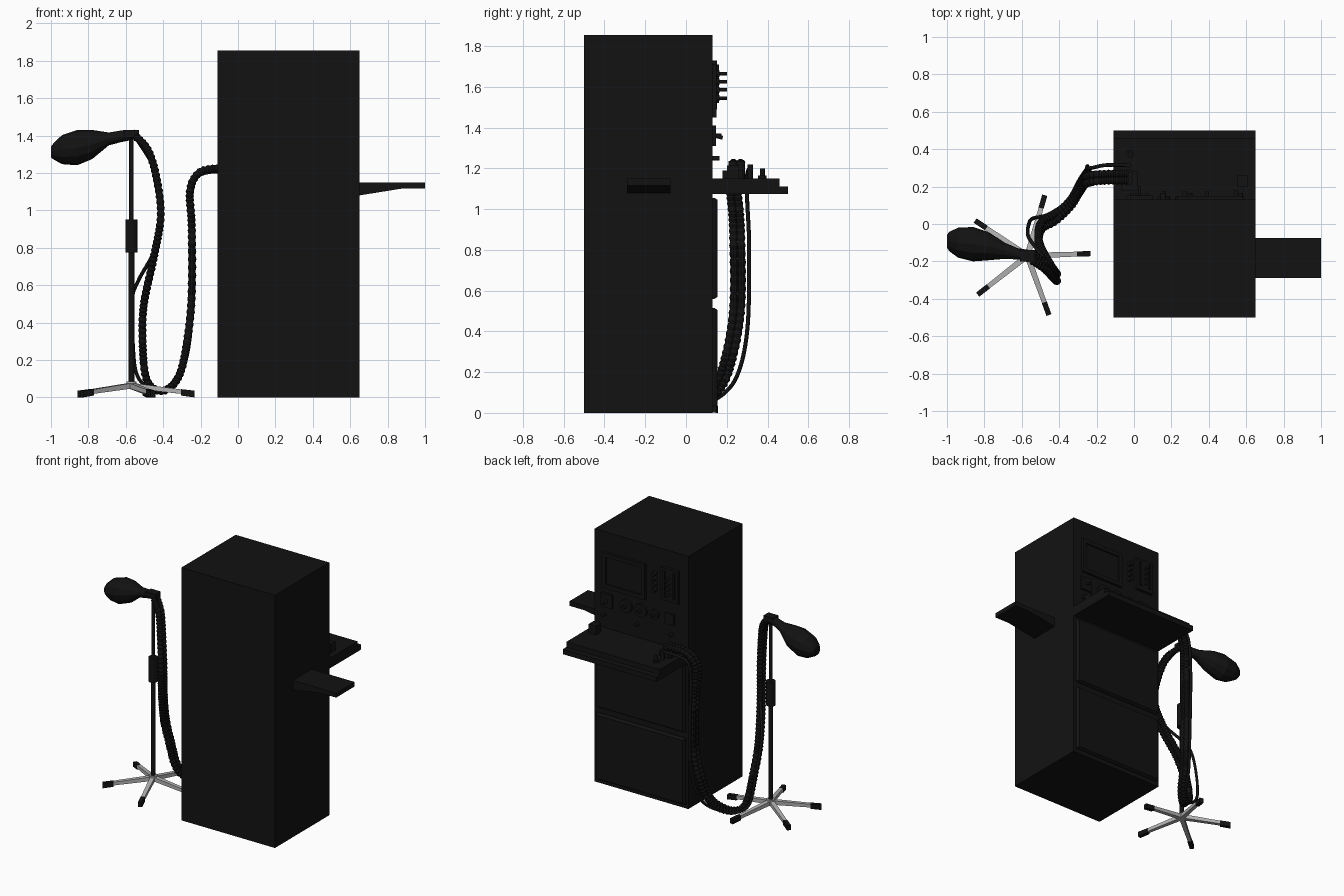
import bpy, bmesh
from math import sin, cos, pi, radians
from mathutils import Vector


def material(name, c):
    m = bpy.data.materials.new(name)
    m.diffuse_color = (c, c, c, 1)
    return m


BLACK = material("black", 0.006)
GREY = material("grey", 0.45)


def finish(name, bm, mat, smooth=False):
    bmesh.ops.recalc_face_normals(bm, faces=bm.faces)
    me = bpy.data.meshes.new(name)
    bm.to_mesh(me)
    bm.free()
    ob = bpy.data.objects.new(name, me)
    bpy.context.collection.objects.link(ob)
    me.materials.append(mat)
    if smooth:
        me.shade_smooth()
    return ob


def box(name, x0, x1, y0, y1, z0, z1, mat=BLACK):
    bm = bmesh.new()
    bmesh.ops.create_cube(bm, size=1)
    for v in bm.verts:
        v.co = ((x0 + x1) / 2 + v.co.x * (x1 - x0), (y0 + y1) / 2 + v.co.y * (y1 - y0),
                (z0 + z1) / 2 + v.co.z * (z1 - z0))
    return finish(name, bm, mat)


def loft(name, rings, mat=BLACK, smooth=False):
    """Skin a list of equally long point rings and cap both ends."""
    bm = bmesh.new()
    rows = [[bm.verts.new(p) for p in r] for r in rings]
    n = len(rows[0])
    for a, b in zip(rows, rows[1:]):
        for i in range(n):
            j = (i + 1) % n
            bm.faces.new((a[i], a[j], b[j], b[i]))
    bm.faces.new(rows[0])
    bm.faces.new(rows[-1])
    return finish(name, bm, mat, smooth)


def cyl(name, a, b, r0, r1=None, n=12, mat=BLACK):
    return tube(name, [Vector(a), Vector(b)], [r0, r0 if r1 is None else r1], n, mat)


def tube(name, pts, radii, n=10, mat=BLACK, smooth=False):
    rings, u = [], None
    for i, p in enumerate(pts):
        t = (pts[min(i + 1, len(pts) - 1)] - pts[max(i - 1, 0)]).normalized()
        if u is None:
            u = t.orthogonal()
        u = (u - t * u.dot(t)).normalized()
        w = t.cross(u)
        rings.append([p + radii[i] * (u * cos(2 * pi * k / n) + w * sin(2 * pi * k / n))
                      for k in range(n)])
    return loft(name, rings, mat, smooth)


def smooth_path(pts, step):
    """Evenly spaced points along a Catmull-Rom spline."""
    p = [Vector(q) for q in pts]
    p = [p[0] * 2 - p[1]] + p + [p[-1] * 2 - p[-2]]
    fine = []
    for a, b, c, d in zip(p, p[1:], p[2:], p[3:]):
        for k in range(40):
            t = k / 40
            fine.append(0.5 * (2 * b + (c - a) * t + (2 * a - 5 * b + 4 * c - d) * t ** 2
                               + (3 * b - a - 3 * c + d) * t ** 3))
    out = [fine[0]]
    for q in fine:
        if (q - out[-1]).length >= step:
            out.append(q)
    return out


# Cabinet with raised doors on the working side (+y)
box("cabinet", -0.11, 0.65, -0.5, 0.13, 0, 1.855)
for name, z0, z1 in (("lower_door", 0.04, 0.505), ("upper_door", 0.57, 1.045)):
    rings = [[(x0, y, za), (x1, y, za), (x1, y, zb), (x0, y, zb)]
             for y, x0, x1, za, zb in ((0.12, -0.09, 0.63, z0 - 0.01, z1 + 0.01),
                                       (0.14, -0.09, 0.63, z0 - 0.01, z1 + 0.01),
                                       (0.155, -0.08, 0.62, z0, z1))]
    loft(name, rings)

# Desk and folding side shelf
box("desk_base", -0.11, 0.65, 0.13, 0.5, 1.075, 1.112)
box("desk_top", -0.11, 0.65, 0.13, 0.46, 1.112, 1.15)
profile = [(0.65, 1.15), (1.0, 1.15), (1.0, 1.117), (0.88, 1.117), (0.65, 1.08)]
loft("side_shelf", [[(x, y, z) for x, z in profile] for y in (-0.29, -0.075)])

# Monitor: raised frame around a recessed screen
for name, x0, x1, z0, z1 in (("left", 0.55, 0.58, 1.45, 1.71), ("right", 0.23, 0.26, 1.45, 1.71),
                             ("top", 0.26, 0.55, 1.68, 1.71), ("bottom", 0.26, 0.55, 1.45, 1.48)):
    box("monitor_frame_" + name, x0, x1, 0.13, 0.15, z0, z1)
box("monitor_screen", 0.26, 0.55, 0.13, 0.138, 1.48, 1.68)

# Control column of knobs and flow meter panel
for i in range(4):
    z = 1.665 - 0.04 * i
    cyl("control_knob", (0.155, 0.13, z), (0.155, 0.165, z), 0.016)
    cyl("flow_knob", (0.03, 0.15, z), (0.03, 0.2, z), 0.009)
box("flow_panel", -0.04, 0.1, 0.13, 0.152, 1.49, 1.73)
for x in (-0.01, 0.07):
    box("flow_tube", x - 0.008, x + 0.008, 0.15, 0.162, 1.52, 1.71)

# Gauges and boxes in the row below
for x, r in ((0.39, 0.048), (0.27, 0.048), (0.16, 0.035)):
    cyl("gauge", (x, 0.13, 1.36), (x, 0.147, 1.36), r, n=20)
    cyl("gauge_hub", (x, 0.147, 1.36), (x, 0.175, 1.36), 0.012)
box("switch_panel", 0.5, 0.59, 0.13, 0.147, 1.31, 1.41)
cyl("switch_lever", (0.545, 0.14, 1.36), (0.545, 0.18, 1.35), 0.01)
box("outlet_panel", 0.0, 0.07, 0.13, 0.147, 1.32, 1.4)
for x in (0.02, 0.3, 0.57):
    cyl("small_button", (x, 0.13, 1.25), (x, 0.165, 1.25), 0.012)

# Fittings on the desk
box("port_block", -0.07, 0.02, 0.18, 0.28, 1.15, 1.19)
for y in (0.232, 0.267):
    cyl("hose_port", (-0.03, y, 1.15), (-0.03, y, 1.235), 0.024)
cyl("thin_hose_port", (-0.03, 0.315, 1.15), (-0.03, 0.315, 1.22), 0.014)
cyl("desk_lever", (-0.02, 0.375, 1.15), (-0.02, 0.375, 1.2), 0.012)
cyl("desk_lever_base", (-0.02, 0.375, 1.15), (-0.02, 0.375, 1.165), 0.022)
box("desk_box", 0.55, 0.61, 0.2, 0.26, 1.15, 1.215)

# Five-legged stand
SX, SY = -0.57, -0.17
for i in range(5):
    a = radians(2 + 72 * i)
    d, s = Vector((cos(a), sin(a), 0)), Vector((-sin(a), cos(a), 0))
    c = Vector((SX, SY, 0))

    def section(r, z0, z1, w):
        return [c + d * r + s * e * w + Vector((0, 0, z)) for e, z in
                ((-1, z0), (1, z0), (1, z1), (-1, z1))]
    loft("stand_leg", [section(0, 0.048, 0.078, 0.016), section(0.33, 0.012, 0.034, 0.012)], GREY)
    loft("leg_foot", [section(0.265, 0.01, 0.044, 0.014), section(0.337, 0.0, 0.036, 0.014)])
cyl("stand_hub", (SX, SY, 0.045), (SX, SY, 0.085), 0.028, mat=GREY)
cyl("lower_pole", (SX, SY, 0.075), (SX, SY, 0.78), 0.016)
cyl("pole_collar", (SX, SY, 0.775), (SX, SY, 0.95), 0.033)
cyl("upper_pole", (SX, SY, 0.94), (SX, SY, 1.41), 0.012)
box("hose_clamp", -0.61, -0.53, -0.2, -0.14, 1.39, 1.43)

# Breathing bag: x, y centre and half width, z centre and half height
bag = [(-0.55, -0.168, 0.028, 1.405, 0.026), (-0.62, -0.16, 0.03, 1.397, 0.031),
       (-0.69, -0.143, 0.043, 1.382, 0.034), (-0.78, -0.118, 0.076, 1.352, 0.078),
       (-0.86, -0.108, 0.092, 1.335, 0.094), (-0.94, -0.1, 0.08, 1.325, 0.078),
       (-0.985, -0.094, 0.054, 1.316, 0.045), (-1.0, -0.092, 0.035, 1.312, 0.028)]
loft("breathing_bag", [[(x, y + w * cos(2 * pi * k / 12), z + h * sin(2 * pi * k / 12))
                        for k in range(12)] for x, y, w, z, h in bag], smooth=False)

# Two corrugated hoses side by side, and a thin line
thick = [(-0.03, 0.25, 1.222), (-0.14, 0.25, 1.222), (-0.215, 0.245, 1.195), (-0.257, 0.235, 1.1),
         (-0.247, 0.25, 0.9), (-0.25, 0.25, 0.5), (-0.29, 0.19, 0.2), (-0.34, 0.11, 0.075),
         (-0.42, 0.035, 0.035), (-0.49, -0.005, 0.1), (-0.51, -0.06, 0.3), (-0.503, -0.13, 0.5),
         (-0.45, -0.23, 0.75), (-0.413, -0.285, 0.97), (-0.435, -0.265, 1.17),
         (-0.48, -0.22, 1.32), (-0.55, -0.175, 1.4)]
for e in (-0.018, 0.018):
    path = smooth_path([(x, y + e, z) for x, y, z in thick], 0.011)
    tube("corrugated_hose", path, [0.023 if i % 2 else 0.018 for i in range(len(path))], 10)
thin = [(-0.03, 0.315, 1.205), (-0.15, 0.315, 1.205), (-0.225, 0.3, 1.17), (-0.25, 0.3, 1.05),
        (-0.25, 0.31, 0.8), (-0.25, 0.3, 0.4), (-0.29, 0.24, 0.16), (-0.36, 0.12, 0.05),
        (-0.46, 0.05, 0.04), (-0.54, 0.03, 0.12), (-0.562, 0, 0.3), (-0.567, -0.06, 0.52),
        (-0.53, -0.12, 0.63), (-0.45, -0.22, 0.78), (-0.42, -0.27, 0.95),
        (-0.44, -0.25, 1.2), (-0.55, -0.18, 1.395)]
path = smooth_path(thin, 0.02)
tube("thin_hose", path, [0.01] * len(path), 8, smooth=True)
